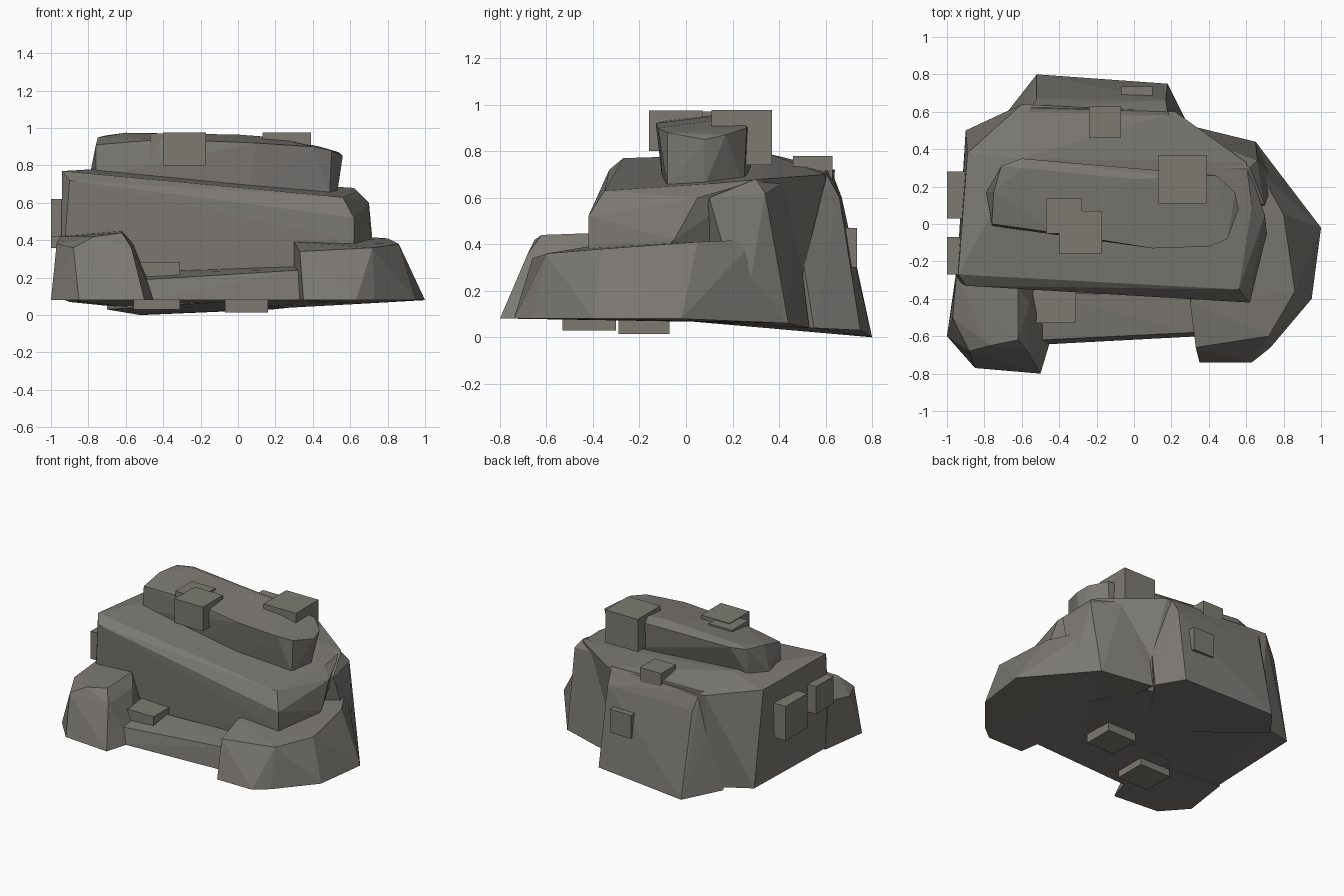
import bpy
import bmesh
from mathutils import Vector

default_cube = bpy.data.objects.get("Cube")
if default_cube:
    bpy.data.objects.remove(default_cube, do_unlink=True)


def make_material(name, colour):
    material = bpy.data.materials.new(name)
    material.use_nodes = True
    material.diffuse_color = colour
    shader = material.node_tree.nodes["Principled BSDF"]
    shader.inputs["Base Color"].default_value = colour
    shader.inputs["Roughness"].default_value = 1
    return material


rock_grey = make_material("warm rock grey", (.2, .19, .17, 1))
stone_grey = make_material("block stone grey", (.2, .195, .165, 1))


def finish_object(name, mesh_builder, material):
    """Turn a finished bmesh into a flat shaded object in the scene."""
    bmesh.ops.recalc_face_normals(mesh_builder, faces=mesh_builder.faces)
    mesh = bpy.data.meshes.new(name)
    mesh_builder.to_mesh(mesh)
    mesh_builder.free()
    mesh.materials.append(material)
    rock_object = bpy.data.objects.new(name, mesh)
    bpy.context.scene.collection.objects.link(rock_object)
    return rock_object


def chiselled_rock(name, corners):
    """Wrap a faceted boulder around its outermost corners."""
    builder = bmesh.new()
    for corner in corners:
        builder.verts.new(corner)
    result = bmesh.ops.convex_hull(builder, input=builder.verts)
    unused = {item for item in result["geom_interior"] + result["geom_unused"]
              if isinstance(item, bmesh.types.BMVert)}
    bmesh.ops.delete(builder, geom=list(unused), context="VERTS")
    return finish_object(name, builder, rock_grey)


def stone_block(name, low, high):
    """Square block given by its two opposite corners."""
    low, high = Vector(low), Vector(high)
    builder = bmesh.new()
    bmesh.ops.create_cube(builder, size=1)
    bmesh.ops.scale(builder, vec=high - low, verts=builder.verts)
    bmesh.ops.translate(builder, vec=(low + high) / 2, verts=builder.verts)
    return finish_object(name, builder, stone_grey)


# Large central boulder, sloping down towards its left end
chiselled_rock("main_boulder", [
    (-.94, -.27, .77), (.56, -.35, .63), (-.9, -.33, .72), (.62, -.42, .52),
    (.62, -.42, .4), (.71, -.05, .42), (.7, .05, .6), (.63, .1, .66),
    (.6, .33, .68), (.22, .6, .7), (-.6, .64, .72), (-.89, .38, .74),
    (-.6, .35, .79), (-.95, -.3, .09), (-.9, .5, .07), (.6, -.4, .09),
    (.3, .45, .05), (-.6, .6, .04),
])

# Sloping buttress at the back
chiselled_rock("back_buttress", [
    (-.52, .8, 0), (.18, .75, .03), (-.52, .67, .6), (.17, .66, .6),
    (-.55, .62, .73), (.18, .6, .71), (-.7, .57, .03), (-.66, .5, .72),
    (.28, .55, .04), (.26, .45, .67), (-.1, 0, .07),
])

# Rounded column at the back left corner
chiselled_rock("corner_column", [
    (.28, .53, .04), (.65, .44, .06), (.66, .34, .62), (.62, .3, .68),
    (.45, .42, .67), (.29, .45, .67), (.3, .3, .7), (.7, .1, .6),
    (.3, 0, .07), (.75, .25, .08),
])

# Low shoulder that runs round the left side into the front left foot
chiselled_rock("left_shoulder", [
    (1, -.02, .08), (.95, -.4, .08), (.73, -.66, .08), (.63, -.74, .08),
    (.35, -.74, .08), (.33, -.66, .34), (.3, -.42, .39), (.72, -.6, .36),
    (.86, -.36, .38), (.8, .05, .41), (.66, .3, .42), (.65, .44, .06),
    (.34, .3, .07), (.3, -.4, .08),
])

# Front right foot
chiselled_rock("right_foot", [
    (-1, -.6, .08), (-.85, -.77, .08), (-.5, -.8, .08), (-.44, -.6, .08),
    (-.5, -.3, .08), (-.95, -.25, .08), (-.97, -.5, .38), (-.95, -.28, .42),
    (-.62, -.34, .45), (-.62, -.62, .44), (-.77, -.65, .42),
    (-.88, -.68, .36), (-.57, -.68, .36), (-.56, -.42, .38),
])

# Ledge between the two feet
chiselled_rock("front_ledge", [
    (-.5, -.645, .08), (.35, -.6, .08), (-.5, -.62, .19), (.32, -.58, .24),
    (-.5, -.37, .23), (.32, -.38, .26), (-.5, -.2, .08), (.35, -.2, .08),
])

# Long slab lying on top
chiselled_rock("top_slab", [
    (-.76, -.01, .74), (-.79, .17, .76), (-.7, .29, .76), (-.76, 0, .91),
    (-.75, .17, .95), (-.71, .31, .96), (-.6, .35, .96), (-.6, .3, .975),
    (0, .24, .965), (.2, .25, .95), (.44, .26, .9), (.54, .17, .87),
    (.56, .08, .85), (.5, -.08, .88), (.4, -.12, .9), (.1, -.13, .92),
    (-.4, -.05, .94), (.05, -.1, .66), (.49, -.08, .64), (.53, .08, .65),
    (.42, .25, .65),
])

# Square blocks set into the rock
blocks = {
    "top_front_block": ((-.4, -.16, .8), (-.17, .07, .975)),
    "top_middle_block": ((-.47, -.05, .82), (-.28, .14, .97)),
    "top_back_block": ((.13, .11, .74), (.39, .37, .977)),
    "rear_shelf_block": ((-.24, .46, .62), (-.07, .63, .78)),
    "rear_wall_block": ((-.07, .57, .3), (.1, .735, .47)),
    "right_wall_large_block": ((-1, .03, .36), (-.76, .28, .61)),
    "right_wall_small_block": ((-1, -.27, .42), (-.8, -.07, .62)),
    "ledge_block": ((-.54, -.53, .13), (-.31, -.32, .28)),
    "underside_front_block": ((-.56, -.53, .03), (-.31, -.3, .2)),
    "underside_middle_block": ((-.07, -.29, .015), (.16, -.07, .2)),
}
for block_name, (low_corner, high_corner) in blocks.items():
    stone_block(block_name, low_corner, high_corner)
